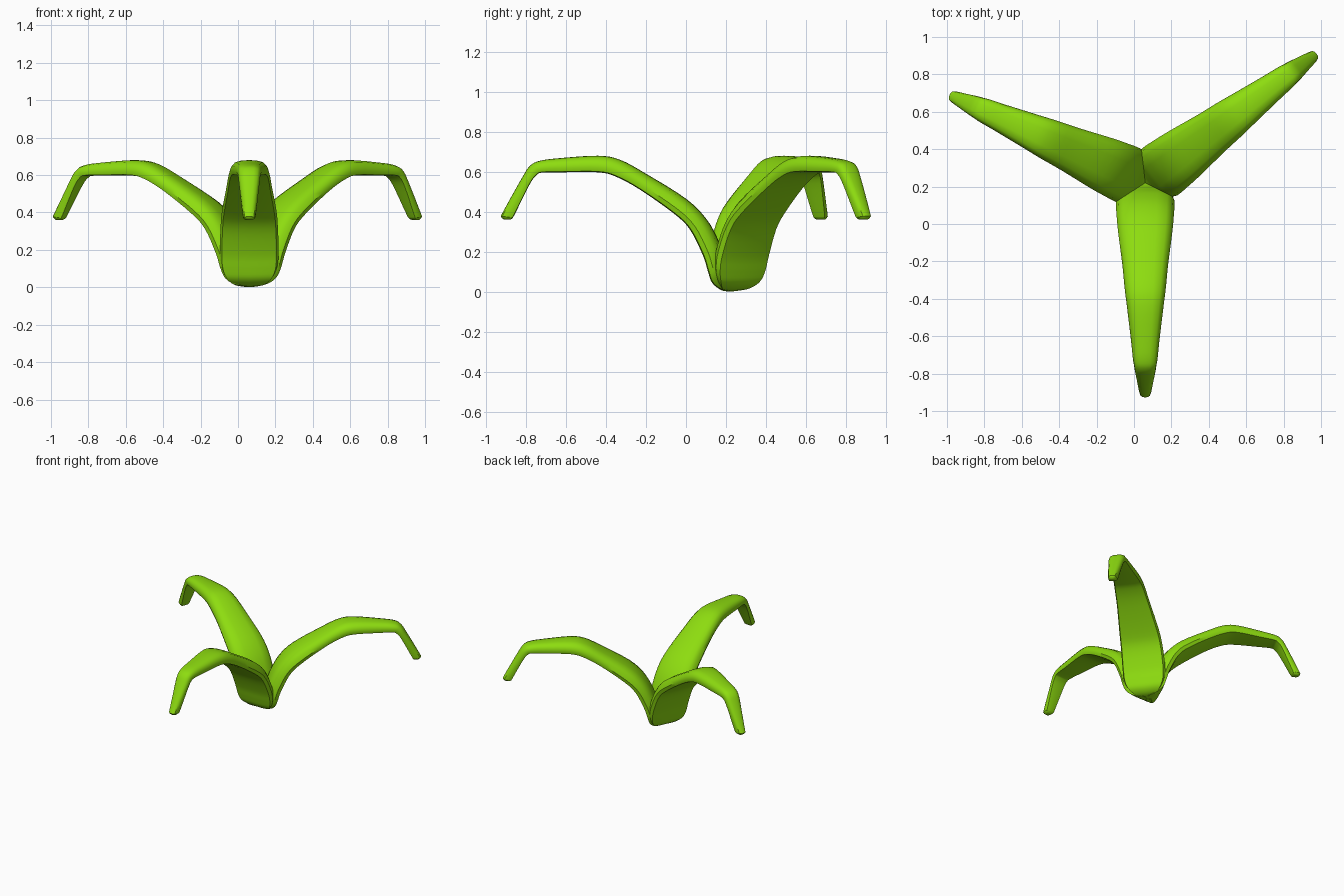
import bpy, bmesh
from math import sin, cos, radians

if "Cube" in bpy.data.objects:
    bpy.data.objects.remove(bpy.data.objects["Cube"])

# leaf stations along its length: upper (reach, z), lower (reach, z), half width
STATIONS = [
    (-.01, .04, .00, .002, .04), (.00, .08, .05, .012, .09),
    (.015, .115, .09, .045, .13), (.03, .17, .11, .10, .152),
    (.055, .25, .135, .18, .157), (.115, .36, .20, .31, .153),
    (.22, .465, .28, .39, .145), (.42, .59, .45, .51, .122),
    (.55, .66, .57, .575, .110), (.66, .68, .66, .597, .098),
    (.85, .668, .84, .597, .076), (.95, .655, .935, .596, .066),
    (1.0, .63, .965, .585, .060), (1.04, .57, 1.0, .54, .054),
    (1.135, .40, 1.075, .39, .036), (1.145, .375, 1.088, .368, .030),
    (1.13, .36, 1.10, .36, .018)]

# cross-section: (sideways, 0 = underside .. 1 = top), right half then mirrored
HALF = [(0, 0), (.5, 0), (.93, .05), (1, .3), (.93, .62), (.75, .87), (.4, .98), (0, 1)]
SECTION = HALF + [(-t, f) for t, f in HALF[-2:0:-1]]

CENTRE = (.06, .22)


def smooth_path(pts, n=4):
    """Catmull-Rom interpolation through the stations."""
    ext = [pts[0]] + pts + [pts[-1]]
    out = []
    for i in range(len(pts) - 1):
        a, b, c, d = ext[i:i + 4]
        for k in range(n):
            t = k / n
            out.append([.5 * (2 * q + (r - p) * t + (2 * p - 5 * q + 4 * r - s) * t * t
                              + (3 * q - p - 3 * r + s) * t ** 3)
                        for p, q, r, s in zip(a, b, c, d)])
    return out + [pts[-1]]


mat = bpy.data.materials.new("leaf_green")
mat.diffuse_color = (.27, .72, .005, 1)
mat.use_nodes = True
mat.node_tree.nodes["Principled BSDF"].inputs["Base Color"].default_value = mat.diffuse_color


def make_leaf(name, angle):
    ca, sa = cos(radians(angle)), sin(radians(angle))
    bm = bmesh.new()
    rings = []
    for us, uz, ls, lz, w in smooth_path(STATIONS):
        ring = []
        for t, f in SECTION:
            s, z, side = ls + (us - ls) * f, lz + (uz - lz) * f, t * w
            ring.append(bm.verts.new((CENTRE[0] + s * ca - side * sa,
                                      CENTRE[1] + s * sa + side * ca, max(z, 0))))
        rings.append(ring)
    n = len(SECTION)
    for a, b in zip(rings, rings[1:]):
        for i in range(n):
            j = (i + 1) % n
            bm.faces.new((a[i], a[j], b[j], b[i]))
    bm.faces.new(rings[0])
    bm.faces.new(rings[-1])
    bmesh.ops.recalc_face_normals(bm, faces=bm.faces)
    me = bpy.data.meshes.new(name)
    bm.to_mesh(me)
    bm.free()
    me.materials.append(mat)
    ob = bpy.data.objects.new(name, me)
    bpy.context.collection.objects.link(ob)
    bpy.ops.object.select_all(action='DESELECT')
    ob.select_set(True)
    bpy.context.view_layer.objects.active = ob
    bpy.ops.object.shade_smooth_by_angle(angle=radians(40))


# three arching leaves from one root
make_leaf("front_leaf", -90)
make_leaf("right_leaf", 37)
make_leaf("left_leaf", 155.8)
